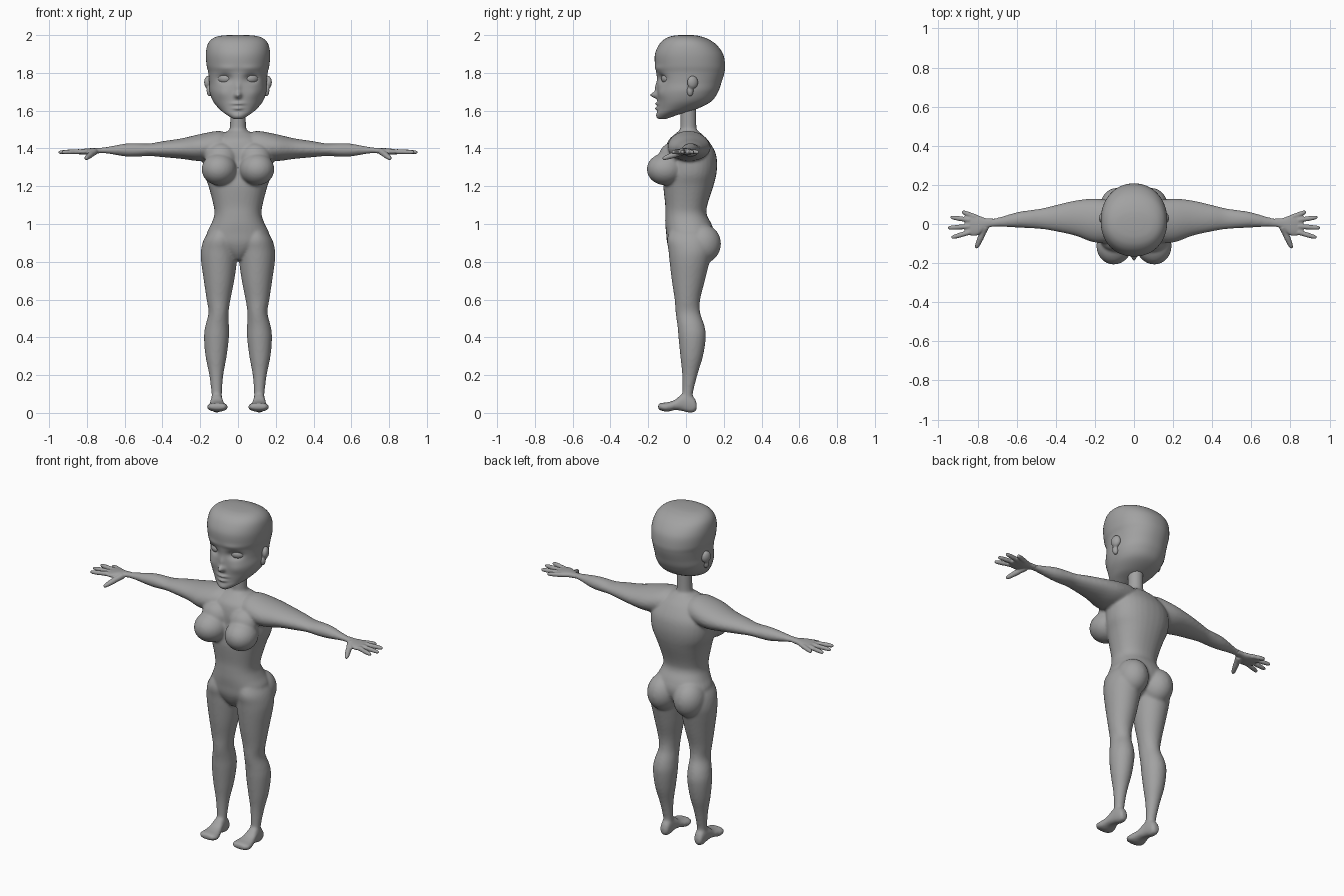
import bpy, bmesh, math
from mathutils import Vector, Matrix

grey = bpy.data.materials.new("plain grey")
grey.diffuse_color = (0.36, 0.36, 0.36, 1)
SIDES = (1, -1)


def smooth_rows(rows, sub):
    """Catmull-Rom interpolation through rows of section values."""
    out = []
    for i in range(len(rows) - 1):
        a, b, c, d = (rows[max(0, min(len(rows) - 1, i + k))] for k in (-1, 0, 1, 2))
        for j in range(sub):
            t = j / sub
            out.append([0.5 * (2 * q + (r - p) * t + (2 * p - 5 * q + 4 * r - s) * t * t
                               + (3 * q - p - 3 * r + s) * t ** 3)
                        for p, q, r, s in zip(a, b, c, d)])
    return out + [list(rows[-1])]


def skin(bm, rings):
    """Bridge rings of points into a closed tube."""
    vs = [[bm.verts.new(p) for p in ring] for ring in rings]
    n = len(vs[0])
    for a, b in zip(vs, vs[1:]):
        for i in range(n):
            bm.faces.new((a[i], a[(i + 1) % n], b[(i + 1) % n], b[i]))
    bm.faces.new(vs[0][::-1])
    bm.faces.new(vs[-1])


def loft(bm, axis, rows, side=1, power=2.0, seg=32, sub=4):
    """Rows are (position on axis, low a, high a, low b, high b)."""
    rings = []
    for t, a0, a1, b0, b1 in smooth_rows(rows, sub):
        ring = []
        for i in range(seg):
            w = 2 * math.pi * i / seg
            c, s = math.cos(w), math.sin(w)
            a = (a0 + a1) / 2 + (a1 - a0) / 2 * math.copysign(abs(c) ** (2 / power), c)
            b = (b0 + b1) / 2 + (b1 - b0) / 2 * math.copysign(abs(s) ** (2 / power), s)
            p = {'x': (t, a, b), 'y': (a, t, b), 'z': (a, b, t)}[axis]
            ring.append((p[0] * side, p[1], p[2]))
        rings.append(ring)
    skin(bm, rings)


def blob(bm, centre, radii, turn=0.0):
    m = (Matrix.Translation(centre) @ Matrix.Rotation(turn, 4, 'Z')
         @ Matrix.Diagonal((*radii, 1)))
    bmesh.ops.create_uvsphere(bm, u_segments=28, v_segments=18, radius=1, matrix=m)


def finger(bm, p0, p1, r0, r1, side):
    """Tapered tube with a rounded tip."""
    p0, p1 = (Vector((p[0] * side, p[1], p[2])) for p in (p0, p1))
    d = (p1 - p0).normalized()
    u = d.cross(Vector((0, 0, 1))).normalized()
    v = d.cross(u)
    rings = []
    for t, k in ((0, 1), (.3, .95), (.5, 1.05), (.8, 1), (.92, .85), (.98, .55), (1, .2)):
        r = (r0 + (r1 - r0) * t) * k
        rings.append([p0.lerp(p1, t) + r * (u * math.cos(w) + v * math.sin(w))
                      for w in (2 * math.pi * i / 14 for i in range(14))])
    skin(bm, rings)


def finish(bm, name, voxel=None, passes=0):
    bmesh.ops.recalc_face_normals(bm, faces=bm.faces)
    me = bpy.data.meshes.new(name)
    bm.to_mesh(me)
    bm.free()
    ob = bpy.data.objects.new(name, me)
    bpy.context.collection.objects.link(ob)
    bpy.context.view_layer.objects.active = ob
    ob.select_set(True)
    if voxel:
        m = ob.modifiers.new("fuse", 'REMESH')
        m.mode, m.voxel_size = 'VOXEL', voxel
        bpy.ops.object.modifier_apply(modifier="fuse")
        m = ob.modifiers.new("soften", 'SMOOTH')
        m.factor, m.iterations = 0.5, passes
        bpy.ops.object.modifier_apply(modifier="soften")
    ob.data.materials.clear()
    ob.data.materials.append(grey)
    for p in ob.data.polygons:
        p.use_smooth = True
        p.material_index = 0
    ob.select_set(False)
    return ob


# Body: torso and neck
bm = bmesh.new()
torso = [(.81, .02, -.05, .04), (.85, .08, -.08, .10), (.90, .15, -.10, .14),
         (.95, .165, -.105, .15), (1.0, .142, -.11, .135), (1.05, .125, -.11, .11),
         (1.1, .13, -.11, .113), (1.2, .156, -.12, .145), (1.26, .178, -.115, .16),
         (1.32, .185, -.11, .165), (1.38, .18, -.11, .155), (1.44, .14, -.095, .12),
         (1.475, .09, -.06, .085), (1.495, .045, -.035, .06)]
loft(bm, 'z', [(z, -x, x, a, b) for z, x, a, b in torso], power=2.25)
loft(bm, 'z', [(1.42, -.06, .06, -.05, .07), (1.48, -.048, .048, -.035, .06),
               (1.53, -.042, .042, -.03, .055), (1.66, -.042, .042, -.03, .055)])

for s in SIDES:
    # Chest and seat volumes
    blob(bm, (s * .1, -.108, 1.29), (.092, .1, .085), s * .25)
    blob(bm, (s * .09, -.075, 1.35), (.085, .07, .08))
    blob(bm, (s * .087, .085, .895), (.088, .1, .105))
    # Leg
    loft(bm, 'z', [(.07, .083, .142, -.03, .042), (.1, .085, .14, -.02, .036),
                   (.2, .078, .152, -.02, .06), (.3, .06, .172, -.03, .09),
                   (.4, .048, .18, -.04, .105), (.46, .048, .173, -.045, .098),
                   (.53, .05, .156, -.055, .075), (.6, .04, .166, -.06, .075),
                   (.7, .02, .181, -.075, .1), (.8, .006, .195, -.087, .125),
                   (.86, .003, .196, -.093, .14), (.92, .01, .18, -.1, .14),
                   (.98, .03, .14, -.08, .11)], s)
    # Foot with heel, arch and toes
    loft(bm, 'y', [(.057, .1, .13, .02, .05), (.047, .088, .138, .006, .075),
                   (.02, .083, .142, 0, .1), (-.02, .08, .145, .01, .1),
                   (-.06, .07, .152, .015, .068), (-.1, .056, .162, .006, .056),
                   (-.13, .056, .162, .012, .053), (-.148, .07, .145, .02, .046)],
         s, power=2.4)
    # Arm
    loft(bm, 'x', [(.05, -.05, .08, 1.39, 1.475), (.1, -.09, .115, 1.345, 1.493),
                   (.2, -.095, .13, 1.333, 1.476), (.3, -.06, .12, 1.345, 1.453),
                   (.4, -.038, .097, 1.354, 1.438), (.47, -.026, .08, 1.36, 1.426),
                   (.54, -.022, .07, 1.356, 1.428), (.6, -.018, .06, 1.358, 1.425),
                   (.7, -.015, .032, 1.374, 1.407), (.76, -.02, .025, 1.373, 1.402)], s)
finish(bm, "body", .008, 6)

# Hands
bm = bmesh.new()
for s in SIDES:
    loft(bm, 'x', [(.72, -.012, .028, 1.376, 1.403), (.76, -.025, .03, 1.372, 1.402),
                   (.8, -.058, .045, 1.367, 1.4), (.84, -.058, .05, 1.369, 1.394),
                   (.865, -.05, .042, 1.373, 1.388)], s, power=2.4)
    for base, tip in (((.81, .036), (.88, .063)), ((.84, .02), (.94, .035)),
                      ((.84, -.012), (.952, -.02)), ((.84, -.042), (.935, -.07))):
        finger(bm, (*base, 1.383), (*tip, 1.38), .014, .0105, s)
    finger(bm, (.76, -.015, 1.383), (.808, -.125, 1.345), .019, .0115, s)
finish(bm, "hands", .0045, 3)

# Head: lofted skull with sculpted face bumps
bm = bmesh.new()
head = [(1.555, .02, -.142, -.11), (1.565, .04, -.15, -.075), (1.585, .07, -.153, -.02),
        (1.61, .1, -.15, .06), (1.65, .132, -.15, .135), (1.7, .15, -.152, .17),
        (1.75, .152, -.152, .188), (1.8, .157, -.157, .203), (1.84, .166, -.164, .207),
        (1.9, .17, -.164, .196), (1.95, .161, -.142, .16), (1.98, .137, -.112, .115),
        (1.995, .1, -.075, .07), (2.0, .05, -.035, .035)]
loft(bm, 'z', [(z, -x, x, a, b) for z, x, a, b in head], power=2.15, seg=112, sub=7)
# (x, z, width, height, push forward)
bumps = [(0, 1.682, .016, .016, .036), (0, 1.72, .014, .03, .012),
         (0, 1.637, .03, .008, .014), (0, 1.612, .025, .009, .014),
         (0, 1.572, .03, .015, .006), (.07, 1.77, .034, .022, -.026),
         (.065, 1.825, .05, .015, .004), (.085, 1.69, .035, .03, .007)]
for v in bm.verts:
    if v.co.y < -.01:
        fade = min(1, (-.01 - v.co.y) / .06)
        v.co.y -= fade * sum(h * math.exp(-((abs(v.co.x) - x) / w) ** 2
                                          - ((v.co.z - z) / k) ** 2)
                             for x, z, w, k, h in bumps)
finish(bm, "head")

# Eyes and ears
bm = bmesh.new()
for s in SIDES:
    blob(bm, (s * .07, -.102, 1.77), (.04, .027, .027), s * .4)
finish(bm, "eyes")

bm = bmesh.new()
for s in SIDES:
    blob(bm, (s * .158, .035, 1.75), (.02, .03, .035), s * .35)
    blob(bm, (s * .15, .022, 1.705), (.016, .018, .03), s * .35)
finish(bm, "ears", .005, 4)
